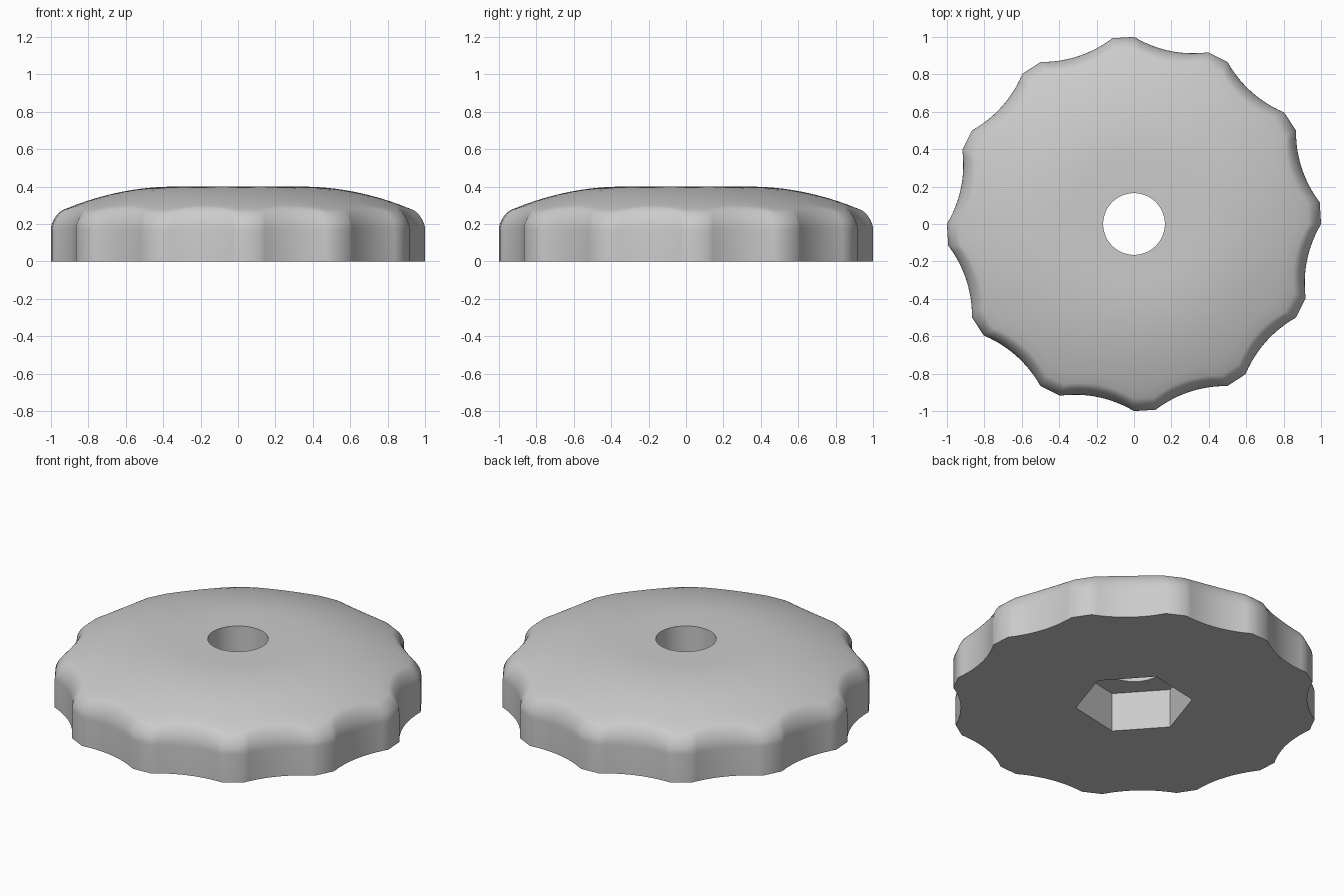
import bpy
import bmesh
from math import sin, cos, pi, radians, hypot, atan2
from mathutils import Vector

if "Cube" in bpy.data.objects:
    bpy.data.objects.remove(bpy.data.objects["Cube"], do_unlink=True)

LOBES, LOBE_ANGLE, SCALLOP_DEPTH = 12, radians(6.6), 0.034
WALL_TOP, FILLET, FLAT_RADIUS = 0.17, 0.065, 0.34

grey = bpy.data.materials.new("plain grey")
grey.use_nodes = True
colour = (0.6, 0.6, 0.6, 1)
grey.diffuse_color = colour
grey.node_tree.nodes["Principled BSDF"].inputs["Base Color"].default_value = colour


def polar(radius, angle):
    return Vector((radius * cos(angle), radius * sin(angle)))


def grip_outline(steps=12):
    """Short straight lobes joined by shallow concave scallops."""
    points = []
    for i in range(LOBES):
        start = 2 * pi * i / LOBES
        a = polar(1, start + LOBE_ANGLE)
        b = polar(1, start + 2 * pi / LOBES)
        inward = -(a + b).normalized()
        points.append(polar(1, start))
        for k in range(steps):
            t = k / steps
            points.append(a.lerp(b, t) + inward * 4 * SCALLOP_DEPTH * t * (1 - t))
    return [(hypot(*p), atan2(p.y, p.x)) for p in points]


def dome(radius):
    return 0.4 - 0.352 * max(0, radius - FLAT_RADIUS) ** 2


def build_knob():
    outline = grip_outline()
    bm = bmesh.new()

    def ring(radius_height):
        verts = []
        for rim, angle in outline:
            radius, z = radius_height(rim)
            verts.append(bm.verts.new((*polar(radius, angle), z)))
        return verts

    # Upright wall
    rings = [ring(lambda r: (r, 0))]
    # Rounded rim that runs into the dome
    for k in range(9):
        a = k / 8 * pi / 2

        def rim_point(r):
            inner = r - FILLET * (1 - cos(a))
            return inner, WALL_TOP + (dome(inner) - WALL_TOP) * sin(a)
        rings.append(ring(rim_point))
    # Dome, closing in to a flat round middle
    for k in range(1, 11):
        t = k / 10

        def dome_point(r):
            radius = (r - FILLET) * (1 - t) + FLAT_RADIUS * t
            return radius, dome(radius)
        rings.append(ring(dome_point))

    n = len(outline)
    for low, high in zip(rings, rings[1:]):
        for i in range(n):
            j = (i + 1) % n
            bm.faces.new((low[i], low[j], high[j], high[i]))
    bm.faces.new(rings[-1])
    bm.faces.new(reversed(rings[0]))
    mesh = bpy.data.meshes.new("knob")
    bm.to_mesh(mesh)
    bm.free()
    mesh.materials.append(grey)
    obj = bpy.data.objects.new("knob", mesh)
    bpy.context.collection.objects.link(obj)
    return obj


def cut(target, name, sides, radius, bottom, top, turn):
    bpy.ops.mesh.primitive_cylinder_add(
        vertices=sides, radius=radius, depth=top - bottom,
        location=(0, 0, (top + bottom) / 2), rotation=(0, 0, turn))
    cutter = bpy.context.object
    cutter.name = name
    cutter.hide_render = True
    cutter.data.materials.append(grey)
    mod = target.modifiers.new(name, "BOOLEAN")
    mod.operation, mod.solver, mod.object = "DIFFERENCE", "EXACT", cutter
    bpy.ops.object.select_all(action="DESELECT")
    target.select_set(True)
    bpy.context.view_layer.objects.active = target
    bpy.ops.object.modifier_apply(modifier=name)
    bpy.data.objects.remove(cutter, do_unlink=True)


knob = build_knob()
# Six-sided nut pocket underneath, then the round bolt hole
# (the cylinder's first corner lies on +y, a quarter turn from +x)
cut(knob, "nut_pocket", 6, 0.32, -0.2, 0.235, radians(12) - pi / 2)
cut(knob, "bolt_hole", 64, 0.165, -0.2, 0.6, 0)
bpy.ops.object.shade_smooth_by_angle(angle=radians(38))
